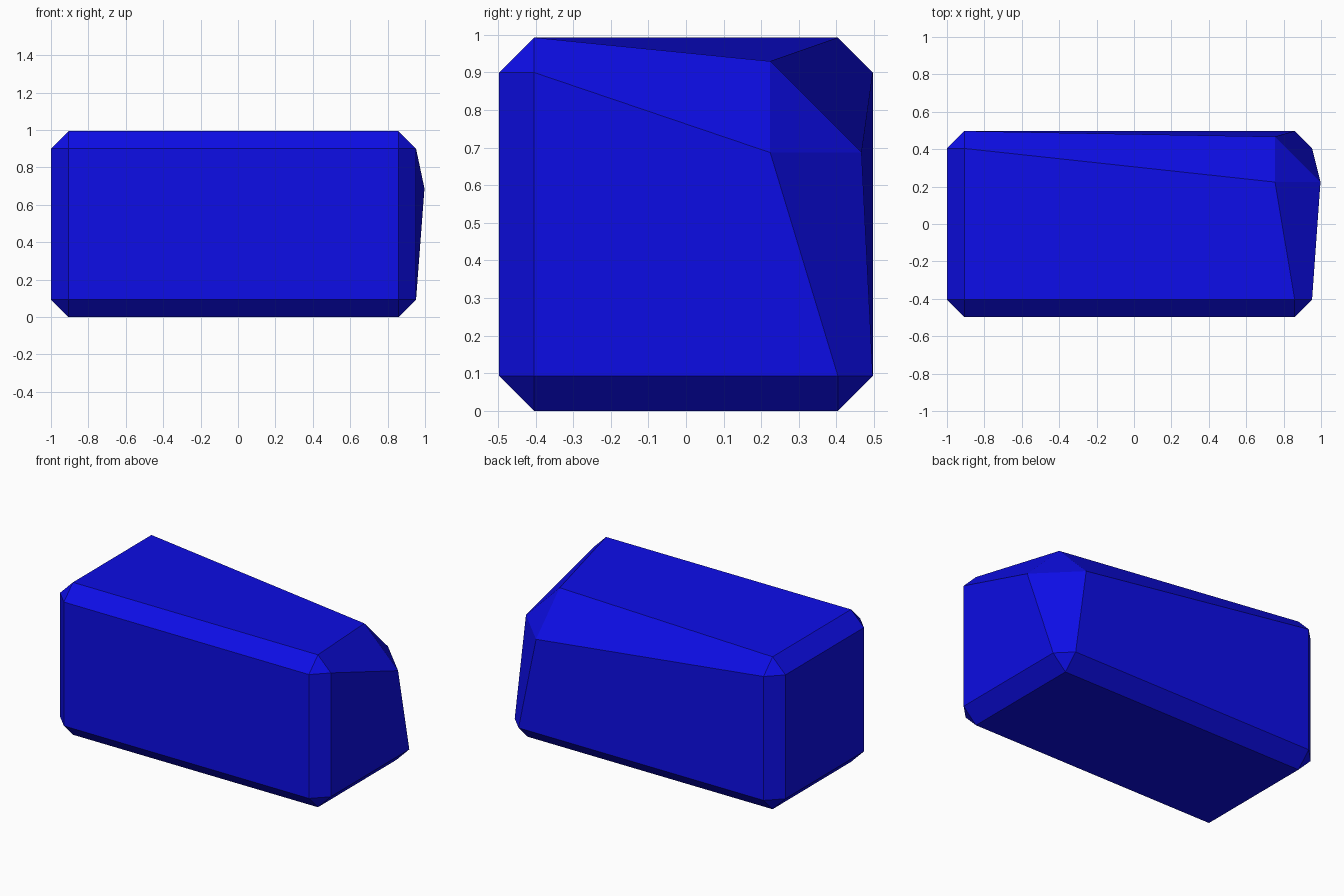
import bpy
import bmesh
from mathutils import Vector

# Remove the default object
cube = bpy.data.objects.get("Cube")
if cube:
    bpy.data.objects.remove(cube, do_unlink=True)

# Single flat colour
blue = bpy.data.materials.new("deep_blue")
blue.use_nodes = True
colour = (0.004, 0.004, 0.8, 1)
blue.diffuse_color = colour
blue.node_tree.nodes["Principled BSDF"].inputs["Base Color"].default_value = colour

# Overall block extents and chamfer widths
low = Vector((-1, -0.497, 0))
high = Vector((0.952, 0.497, 0.993))
chamfer = 0.093
big_chamfer = 0.243

# Block with chamfered edges
bm = bmesh.new()
bmesh.ops.create_cube(bm, size=1)
size, middle = high - low, (high + low) / 2
for v in bm.verts:
    v.co = Vector(c * s for c, s in zip(v.co, size)) + middle
bmesh.ops.bevel(bm, geom=bm.edges[:], offset=chamfer, offset_type='OFFSET',
                segments=1, affect='EDGES', profile=0.5)

# Pull the back left top corner inward and enlarge its chamfer
inner = high - Vector((chamfer,) * 3)
new_inner = Vector((0.754, 0.224, 0.687))
for v in bm.verts:
    if all(c > i - 0.01 for c, i in zip(v.co, inner)):
        v.co = new_inner + (v.co - inner) * (big_chamfer / chamfer)

bmesh.ops.recalc_face_normals(bm, faces=bm.faces[:])

mesh = bpy.data.meshes.new("chamfered_block")
bm.to_mesh(mesh)
bm.free()
mesh.materials.append(blue)
block = bpy.data.objects.new("chamfered_block", mesh)
bpy.context.collection.objects.link(block)
